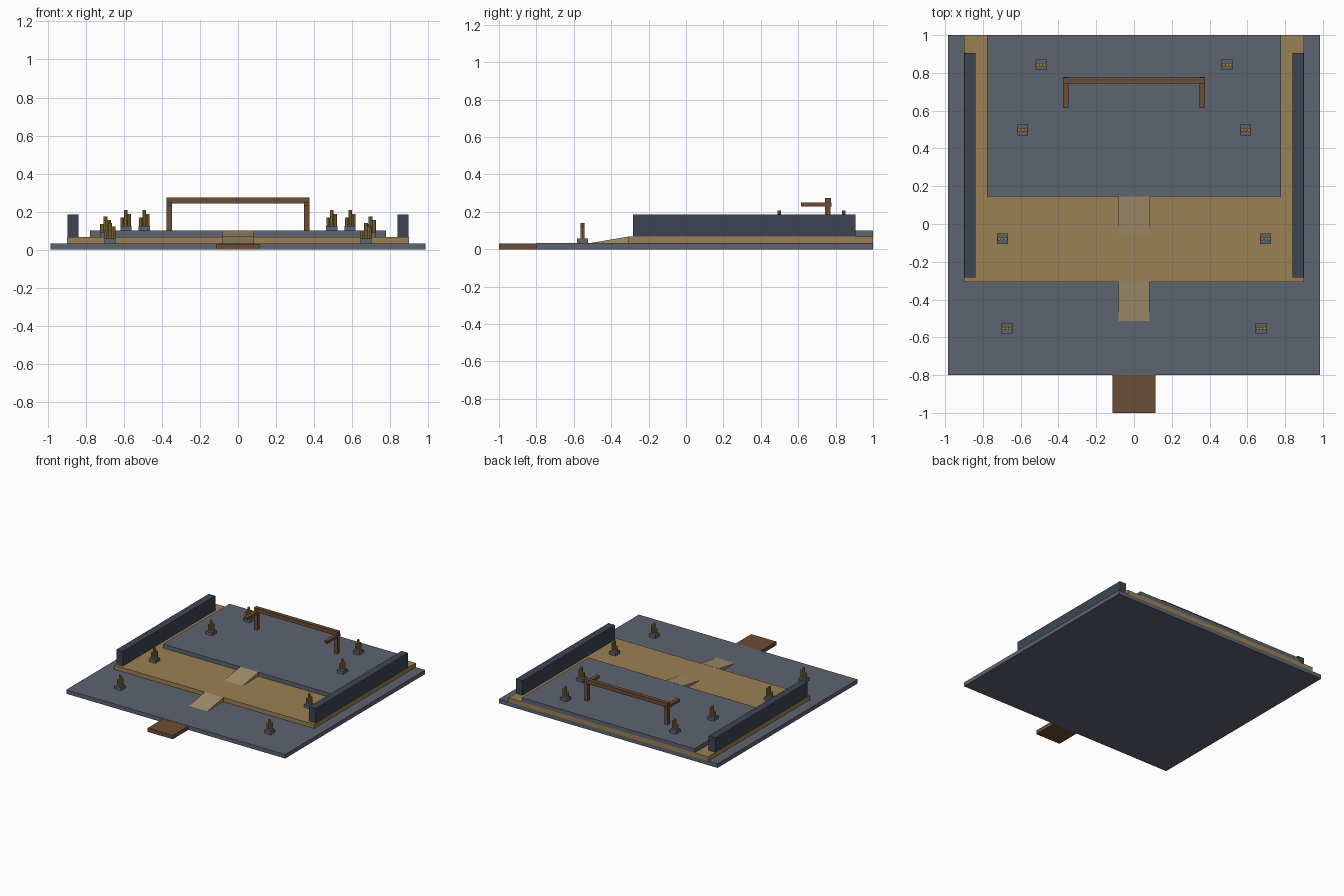
import bpy, bmesh

if "Cube" in bpy.data.objects:
    bpy.data.objects.remove(bpy.data.objects["Cube"])


def material(name, rgb):
    m = bpy.data.materials.new(name)
    m.diffuse_color = (*rgb, 1)
    m.use_nodes = True
    m.node_tree.nodes["Principled BSDF"].inputs["Base Color"].default_value = m.diffuse_color
    return m


STONE = material("slate_stone", (0.11, 0.125, 0.16))
SAND = material("sand_stone", (0.33, 0.22, 0.09))
RAMP = material("pale_sand", (0.38, 0.28, 0.15))
WOOD = material("brown_wood", (0.15, 0.075, 0.035))
DARK = material("dark_wall", (0.045, 0.06, 0.085))
GOLD = material("gold_wax", (0.32, 0.2, 0.05))


def mesh_object(name, bm, mat):
    bmesh.ops.recalc_face_normals(bm, faces=bm.faces)
    me = bpy.data.meshes.new(name)
    bm.to_mesh(me)
    bm.free()
    me.materials.append(mat)
    ob = bpy.data.objects.new(name, me)
    bpy.context.collection.objects.link(ob)
    return ob


def box(name, x, y, z, mat):
    bm = bmesh.new()
    bmesh.ops.create_cube(bm, size=1)
    for v in bm.verts:
        v.co = [a + (b - a) * (c + 0.5) for (a, b), c in zip((x, y, z), v.co)]
    return mesh_object(name, bm, mat)


def ramp(name, y0, y1, z0, z1):
    bm = bmesh.new()
    f = bm.faces.new([bm.verts.new((-0.083, y, z))
                      for y, z in ((y0, z0), (y1, z0), (y1, z1))])
    ext = bmesh.ops.extrude_face_region(bm, geom=[f])["geom"]
    bmesh.ops.translate(bm, vec=(0.166, 0, 0),
                        verts=[g for g in ext if isinstance(g, bmesh.types.BMVert)])
    return mesh_object(name, bm, RAMP)


def candle(name, x, y, z0, z1):
    bpy.ops.mesh.primitive_cylinder_add(vertices=8, radius=0.01, depth=z1 - z0,
                                        location=(x, y, (z0 + z1) / 2))
    ob = bpy.context.object
    ob.name = name
    ob.data.materials.append(GOLD)


# Stepped platform and entry plank
T1, T2, T3 = 0.033, 0.067, 0.1
box("lower_terrace", (-0.985, 0.985), (-0.8, 1), (0, T1), STONE)
box("middle_terrace", (-0.9, 0.9), (-0.307, 1), (T1, T2), SAND)
box("upper_terrace", (-0.777, 0.777), (0.145, 1), (T2, T3), STONE)
box("entry_plank", (-0.113, 0.113), (-1, -0.8), (0, 0.031), WOOD)

# Ramps between the terraces
ramp("lower_ramp", -0.513, -0.307, T1, T2 + 0.001)
ramp("upper_ramp", -0.06, 0.145, T2, T3 + 0.001)

# Side walls and rail uprights, mirrored across x
for side, s in (("left", -1), ("right", 1)):
    box(side + "_wall", sorted((s * 0.838, s * 0.897)), (-0.283, 0.905), (T2, 0.185), DARK)
    px = sorted((s * 0.346, s * 0.375))
    box(side + "_rail_post", px, (0.742, 0.772), (T3, 0.245), WOOD)
    box(side + "_rail_arm", px, (0.615, 0.779), (0.229, 0.25), WOOD)

# Top beam of the rail
box("rail_beam", (-0.377, 0.377), (0.744, 0.776), (0.243, 0.275), WOOD)

# Candle clusters on small square bases
SPOTS = ((0.493, 0.843, T3), (0.59, 0.498, T3), (0.697, -0.078, T2), (0.673, -0.553, T1))
for i, (x, y, z) in enumerate(SPOTS):
    for side, s in (("left", -1), ("right", 1)):
        tag = f"{side}_{i + 1}"
        box("candle_base_" + tag, (s * x - 0.029, s * x + 0.029), (y - 0.029, y + 0.029),
            (z, z + 0.025), STONE)
        for j, (dx, h) in enumerate(((-0.018, 0.068), (0, 0.108), (0.018, 0.088))):
            candle(f"candle_{tag}_{j + 1}", s * x + dx, y, z + 0.025, z + h)
